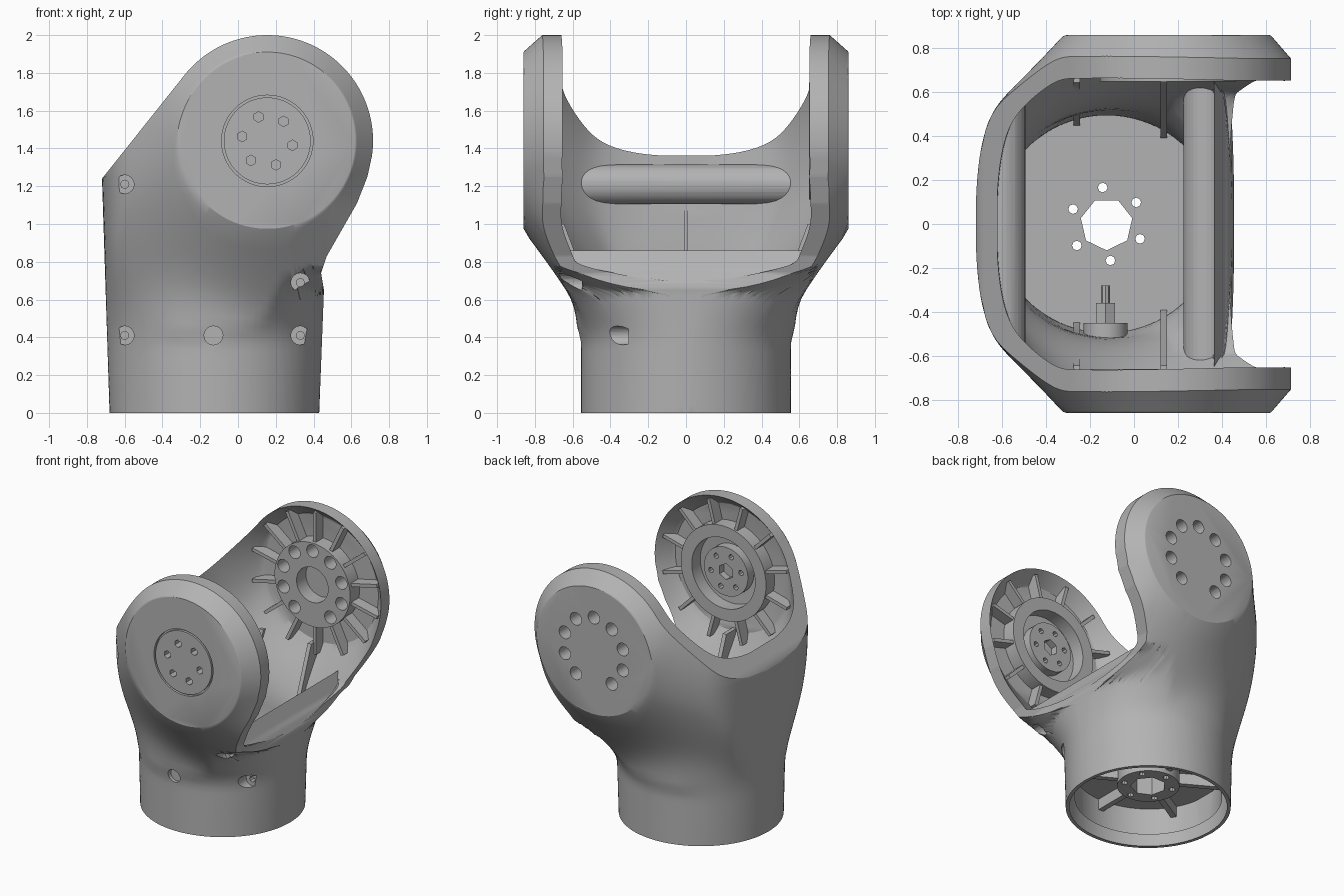
import bpy, bmesh
from math import sin, cos, pi, atan2, sqrt, hypot, radians
from mathutils import Vector, Matrix

if "Cube" in bpy.data.objects:
    bpy.data.objects.remove(bpy.data.objects["Cube"])

grey = bpy.data.materials.new("grey plastic")
grey.use_nodes = True
grey.diffuse_color = (0.45, 0.45, 0.45, 1)
grey.node_tree.nodes["Principled BSDF"].inputs["Base Color"].default_value = (0.45, 0.45, 0.45, 1)

PX, PZ = 0.155, 1.44      # pivot axis of the joint
CX, TUBE = -0.125, 0.555  # centre and radius of the tube
DISC, EDGE = 0.465, 0.56  # flat disc and outer arm radius


def finish(name, bm):
    bmesh.ops.recalc_face_normals(bm, faces=bm.faces)
    mesh = bpy.data.meshes.new(name)
    bm.to_mesh(mesh)
    bm.free()
    mesh.materials.append(grey)
    ob = bpy.data.objects.new(name, mesh)
    bpy.context.collection.objects.link(ob)
    return ob


def rod(bm, r, p, q, seg=32):
    p, q = Vector(p), Vector(q)
    turn = (q - p).to_track_quat('Z', 'Y').to_matrix().to_4x4()
    bmesh.ops.create_cone(bm, cap_ends=True, segments=seg, radius1=r, radius2=r,
                          depth=(q - p).length, matrix=Matrix.Translation((p + q) / 2) @ turn)


def rods(name, items):
    bm = bmesh.new()
    for item in items:
        rod(bm, *item)
    return finish(name, bm)


def pivot_rod(r, y0, y1, radius=0, angle=0, seg=32):
    x, z = PX + radius * cos(angle), PZ + radius * sin(angle)
    return (r, (x, y0, z), (x, y1, z), seg)


def boolean(target, cutter):
    cutter.hide_render = True
    mod = target.modifiers.new("cut", 'BOOLEAN')
    mod.operation, mod.solver, mod.object = 'DIFFERENCE', 'EXACT', cutter
    bpy.context.view_layer.objects.active = target
    bpy.ops.object.modifier_apply(modifier=mod.name)
    bpy.data.objects.remove(cutter)


def ease(a, b, v):
    t = min(1, max(0, (v - a) / (b - a)))
    return t * t * (3 - 2 * t)


def half_depth(x, z, inset):
    """Half thickness of the housing in y: a round tube flaring into the arm discs."""
    t = inset * (0.6 + 0.4 * ease(0.4, 0.9, z))
    d = x - CX
    a = TUBE + (0.033 if d < 0 else 0.042) * max(0, z) - t
    tube = (TUBE - t) * sqrt(max(0, 1 - (d / a) ** 2))
    r = hypot(x - PX, z - PZ)
    low, high = (-0.8, -0.3) if x > PX else (-0.5, 0.4)
    slope = 0.76 + 0.4 * ease(low, high, (z - PZ) / r)
    cone = 0.86 - t - slope * max(0, r - DISC)
    flare = (tube + cone + sqrt((tube - cone) ** 2 + 0.012)) / 2
    s = ease(0.35, 0.95, z)
    n, h = 2 + 0.5 * s, TUBE + 0.345 * s - t
    if d > 0:
        a += 1.3 * max(0, z - 0.64) + 2 * max(0, z - 0.74)
    wall = h * max(0, 1 - abs(d / a) ** n) ** (1 / n)
    soft = 0.012 * s * ease(0.2, 0.45, -d)
    y = (wall + flare - sqrt((wall - flare) ** 2 + soft)) / 2
    return max(0.006, min(y, wall, 0.86 - t))


def reach(outline, ang):
    """Distance from the pivot to the outline in one direction."""
    dx, dz, best = cos(ang), sin(ang), 0
    for (ax, az), (bx, bz) in zip(outline, outline[1:] + outline[:1]):
        ax, az, bx, bz = ax - PX, az - PZ, bx - PX, bz - PZ
        ca, cb = dx * az - dz * ax, dx * bz - dz * bx
        if abs(ca - cb) < 1e-9:
            continue
        u = ca / (ca - cb)
        if -1e-6 <= u <= 1 + 1e-6:
            best = max(best, dx * (ax + u * (bx - ax)) + dz * (az + u * (bz - az)))
    return best


def housing(name, outline, inset, base_z, rows=28):
    """Rings spread from the front disc to the outline, mirrored to the back disc."""
    aims = [(CX + (TUBE - 0.6 * inset) * cos(pi * k / 40), base_z) for k in range(41)]
    # Extra rays where the tube wall and saddle are nearly edge-on
    for p, q in zip(outline[1:5], outline[2:6]):
        aims += [tuple(Vector(p).lerp(Vector(q), k / 16)) for k in range(16)]
    wanted = [atan2(z - PZ, x - PX) for x, z in outline + aims]
    wanted += [2 * pi * k / 180 - pi for k in range(180)]
    angles = []
    for w in wanted:
        if all(abs(w - o) > 0.003 for o in angles):
            angles.append(w)
    angles.sort()
    bm = bmesh.new()
    front, back = [], []
    ends = [reach(outline, g) for g in angles]
    for i in range(rows + 1):
        f, b = [], []
        for g, end in zip(angles, ends):
            r = DISC + (end - DISC) * sin(pi / 2 * i / rows)
            x, z = PX + r * cos(g), PZ + r * sin(g)
            y = half_depth(x, z, inset)
            f.append(bm.verts.new((x, -y, z)))
            b.append(bm.verts.new((x, y, z)))
        front.append(f)
        back.append(b)
    rings = front + back[::-1]
    for p, q in zip(rings, rings[1:]):
        for k in range(len(p)):
            j = (k + 1) % len(p)
            bm.faces.new((p[k], p[j], q[j], q[k]))
    bm.faces.new(rings[0])
    bm.faces.new(rings[-1])
    return finish(name, bm)


def arc(r, a0, a1, n):
    steps = [radians(a0 + (a1 - a0) * k / n) for k in range(n + 1)]
    return [(PX + r * cos(t), PZ + r * sin(t)) for t in steps]


# Outer housing and hollow
outer = [(-0.68, 0), (0.43, 0), (0.455, 0.65), (0.44, 0.74), (0.47, 0.83), (0.55, 0.97),
         (0.63, 1.11), (0.685, 1.25)] + arc(EDGE, -8, 141, 60) + [(-0.72, 1.24)]
inner = [(-0.62, -0.1), (0.37, -0.1), (0.365, 0.86), (0.475, 0.63), (0.7, 0.9)] \
    + arc(0.64, -30, 130, 40) + [(-0.615, 1.62), (-0.625, 1.24)]
body = housing("joint_housing", outer, 0, 0)
cavity = housing("cavity", inner, 0.1, -0.1)

# Screw bars and upright webs stay solid by removing them from the hollow
bolts = [(-0.6, 1.21), (0.33, 0.69), (0.33, 0.41), (-0.6, 0.41), (-0.13, 0.41)]
for x, z in bolts[:2]:
    boolean(cavity, rods("screw_bar", [(0.105, (x, -0.9, z), (x, 0.9, z))]))
for x, z in bolts[2:4]:
    boolean(cavity, rods("screw_boss", [(0.085, (x, -0.9, z), (x, -0.1, z))]))
for x, low in ((-0.26, 0.44), (0.135, 0.38)):
    for side in (-1, 1):
        bm = bmesh.new()
        profile = [(low, 0.3), (0.645, 1.0), (0.95, 1.0), (0.95, 0.3)]
        face = bm.faces.new([bm.verts.new((x - 0.015, side * y, z)) for y, z in profile])
        made = bmesh.ops.extrude_face_region(bm, geom=[face])["geom"]
        moved = [v for v in made if isinstance(v, bmesh.types.BMVert)]
        bmesh.ops.translate(bm, verts=moved, vec=(0.03, 0, 0))
        boolean(cavity, finish("web", bm))
boolean(body, cavity)

# Counterbored screw holes in the front, and the stepped bottom edge
items = []
for x, z in bolts:
    items.append((0.05, (x, -1, z), (x, 0.04 - half_depth(x, z, 0), z), 16))
boolean(body, rods("screw_cut", items))
items = [(0.022, (x, -1, z), (x, -0.2, z), 8) for x, z in bolts]
boolean(body, rods("pilot_cut", items))
boolean(body, rods("base_step", [(0.53, (CX, 0, -0.1), (CX, 0, 0.07), 64)]))

# Front disc: ring groove and six screw sockets
groove = rods("groove", [pivot_rod(0.242, -0.9, -0.84, seg=64)])
boolean(groove, rods("groove_core", [pivot_rod(0.23, -1, -0.8, seg=64)]))
boolean(body, groove)
six = [radians(110 + 60 * k) for k in range(6)]
boolean(body, rods("socket_cut", [pivot_rod(0.028, -0.9, -0.8, 0.135, g, 6) for g in six]))

# Back disc and hub: nine through holes with the lowest position left out
nine = [radians(90 + 36 * k) for k in range(10) if k != 5]
back_hub = rods("back_hub", [pivot_rod(0.31, 0.65, 0.79, seg=64)])
boolean(back_hub, rods("bore", [pivot_rod(0.13, 0.5, 0.9)]))
for part in (body, back_hub):
    boolean(part, rods("hole_cut", [pivot_rod(0.047, 0.5, 1, 0.25, g, 20) for g in nine]))

# Front hub: raised ring around a smaller drilled plate
front_ring = rods("front_hub_ring", [pivot_rod(0.35, -0.79, -0.66, seg=64)])
boolean(front_ring, rods("ring_cut", [pivot_rod(0.26, -0.9, -0.5, seg=64)]))
front_plate = rods("front_hub_plate", [pivot_rod(0.18, -0.79, -0.69, seg=48)])
drills = [pivot_rod(0.06, -0.74, -0.6, seg=6)]
drills += [pivot_rod(0.02, -0.74, -0.6, 0.125, g, 8) for g in six]
boolean(front_plate, rods("plate_cut", drills))


def ribs(name, count, centre, turn, r0, r1, thick, lo, hi):
    """Radial ribs around an axis; turn maps local z onto that axis."""
    bm = bmesh.new()
    for k in range(count):
        spin = Matrix.Rotation(2 * pi * (k + 0.5) / count, 4, 'Z')
        shape = Matrix.Translation(((r0 + r1) / 2, 0, (lo + hi) / 2)) \
            @ Matrix.Diagonal((r1 - r0, thick, hi - lo, 1))
        bmesh.ops.create_cube(bm, size=1, matrix=Matrix.Translation(centre) @ turn @ spin @ shape)
    return finish(name, bm)


# Radial ribs inside both arms
for name, side, count in (("front_arm_ribs", 1, 12), ("back_arm_ribs", -1, 14)):
    ribs(name, count, (PX, 0, PZ), Matrix.Rotation(side * pi / 2, 4, 'X'),
         0.3, 0.525, 0.025, 0.675, 0.77)

# Tube floor with its hub, drilled through, and ribs beneath
floor = rods("tube_floor", [(0.51, (CX, 0, 0.27), (CX, 0, 0.33), 64)])
hub = rods("tube_hub", [(0.21, (CX, 0, 0.16), (CX, 0, 0.3), 40)])
for part in (floor, hub):
    items = [(0.12, (CX, 0, 0), (CX, 0, 0.5), 7)]
    for k in range(6):
        g = radians(36 + 60 * k)
        x, y = CX + 0.167 * cos(g), 0.167 * sin(g)
        items.append((0.022, (x, y, 0), (x, y, 0.5), 8))
    boolean(part, rods("floor_cut", items))
ribs("tube_ribs", 6, (CX, 0, 0), Matrix.Identity(4), 0.2, 0.51, 0.04, 0.19, 0.28)

# Stepped nut boss behind the middle screw
rods("nut_boss", [(0.1, (-0.13, -0.53, 0.41), (-0.13, -0.45, 0.41), 24),
                  (0.05, (-0.13, -0.46, 0.41), (-0.13, -0.36, 0.41), 6),
                  (0.02, (-0.13, -0.37, 0.41), (-0.13, -0.28, 0.41), 8)])

# Smooth shading with sharp edges
bpy.ops.object.select_all(action='DESELECT')
for ob in bpy.context.scene.objects:
    if ob.type == 'MESH' and grey.name in ob.data.materials:
        ob.select_set(True)
        bpy.context.view_layer.objects.active = ob
bpy.ops.object.shade_smooth_by_angle(angle=radians(28))
